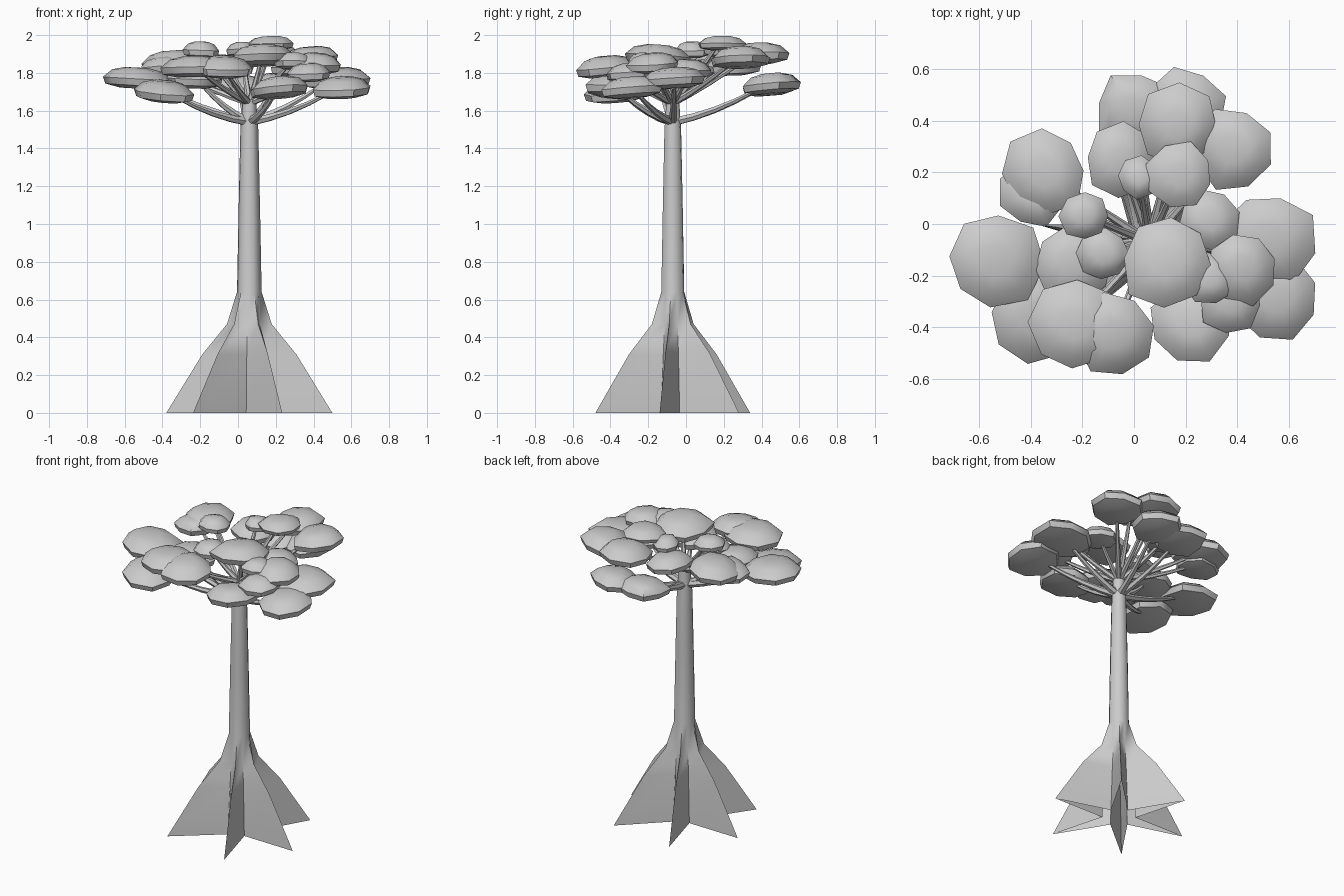
import bpy, bmesh, math, random
from mathutils import Vector

if "Cube" in bpy.data.objects:
    bpy.data.objects.remove(bpy.data.objects["Cube"])

random.seed(4)
CX, CY = 0.06, -0.07


def finish(name, bm, angle):
    bmesh.ops.recalc_face_normals(bm, faces=bm.faces)
    me = bpy.data.meshes.new(name)
    bm.to_mesh(me)
    bm.free()
    ob = bpy.data.objects.new(name, me)
    bpy.context.collection.objects.link(ob)
    bpy.ops.object.select_all(action='DESELECT')
    ob.select_set(True)
    bpy.context.view_layer.objects.active = ob
    bpy.ops.object.shade_smooth_by_angle(angle=math.radians(angle))
    return ob


def skin(bm, rings):
    for a, b in zip(rings, rings[1:]):
        for i in range(len(a)):
            j = (i + 1) % len(a)
            bm.faces.new((a[i], a[j], b[j], b[i]))


# trunk with six flared buttress fins, open underneath
FINS = [-9, 52, 113, 171, 228, 293]
# z, fin tip radius, valley radius
PROFILE = [(0, .445, .10), (.31, .252, .082), (.47, .12, .07), (.64, .066, .06),
           (1.1, .057, .053), (1.5, .048, .044), (1.66, .036, .034)]
bm = bmesh.new()
rings = []
for z, tip, valley in PROFILE:
    ring = []
    for k, a in enumerate(FINS):
        nxt = FINS[(k + 1) % 6] + (360 if k == 5 else 0)
        for ang, r in ((a, tip), ((a + nxt) / 2, valley)):
            t = math.radians(ang)
            ring.append(bm.verts.new((CX + r * math.cos(t), CY + r * math.sin(t), z)))
    rings.append(ring)
skin(bm, rings)
bm.faces.new(rings[-1])
finish("trunk", bm, 50)

# flattened leaf clumps: x, y, z, radius
CLUMPS = [
    (-.54, -.14, 1.77, .185), (-.24, -.15, 1.77, .15), (-.39, -.36, 1.70, .17),
    (-.23, -.39, 1.83, .17), (-.08, -.43, 1.83, .16), (.22, -.38, 1.72, .16),
    (.55, -.29, 1.72, .17), (.52, -.06, 1.77, .18), (.42, -.17, 1.85, .14),
    (.13, -.145, 1.89, .18), (.29, -.21, 1.86, .10), (.29, .02, 1.82, .12),
    (.37, -.30, 1.80, .12), (.17, .38, 1.90, .155), (.38, .29, 1.88, .155),
    (.20, .45, 1.74, .15), (.00, .44, 1.73, .15), (.18, .19, 1.955, .13),
    (-.05, .25, 1.84, .14), (-.35, .20, 1.86, .165), (-.39, .12, 1.83, .13),
    (-.19, .03, 1.92, .095), (-.12, -.12, 1.83, .10), (.02, .18, 1.92, .08),
]
# ring radius factor and height of one clump
SHELL = [(.35, .058), (.72, .042), (1.0, .0), (.93, -.035), (.5, -.052)]
for n, (x, y, z, r) in enumerate(CLUMPS):
    bm = bmesh.new()
    sides = 8
    turn = random.uniform(0, math.tau)
    lobes = [random.uniform(.92, 1.1) for _ in range(sides)]
    tilt = Vector((random.uniform(-.1, .1), random.uniform(-.1, .1)))
    h = min(1, .45 + r * 3.5) * (.75 if z > 1.95 else 1)
    rings = []
    for f, dz in SHELL:
        ring = []
        for i in range(sides):
            t = turn + math.tau * i / sides
            dx, dy = r * f * lobes[i] * math.cos(t), r * f * lobes[i] * math.sin(t)
            ring.append(bm.verts.new((x + dx, y + dy,
                                      z + dz * h + tilt.x * dx + tilt.y * dy)))
        rings.append(ring)
    skin(bm, rings)
    bm.faces.new(rings[0])
    bm.faces.new(rings[-1])
    finish("leaf_clump_%02d" % n, bm, 45)


# curved tapering branches
def branch(bm, start, end, r0, r1, sag, sides=6):
    s, e = Vector(start), Vector(end)
    mid = (s + e) / 2 - Vector((0, 0, sag))
    pts = [s * (1 - t) ** 2 + mid * 2 * t * (1 - t) + e * t * t for t in (0, .25, .5, .75, 1)]
    rings = []
    for k, p in enumerate(pts):
        d = (pts[min(k + 1, 4)] - pts[max(k - 1, 0)]).normalized()
        q = d.to_track_quat('Z', 'Y')
        r = r0 + (r1 - r0) * k / 4
        rings.append([bm.verts.new(p + q @ Vector((r * math.cos(math.tau * i / sides),
                                                   r * math.sin(math.tau * i / sides), 0)))
                      for i in range(sides)])
    skin(bm, rings)
    bm.faces.new(rings[0])
    bm.faces.new(rings[-1])


bm = bmesh.new()
for x, y, z, r in CLUMPS:
    low = z < 1.78
    base = (CX, CY, 1.54 if low else 1.64)
    inset = .85
    end = (CX + (x - CX) * inset, CY + (y - CY) * inset, z - .03)
    branch(bm, base, end, .024 if low else .019, .010, .04 if low else .02)
finish("branches", bm, 50)
